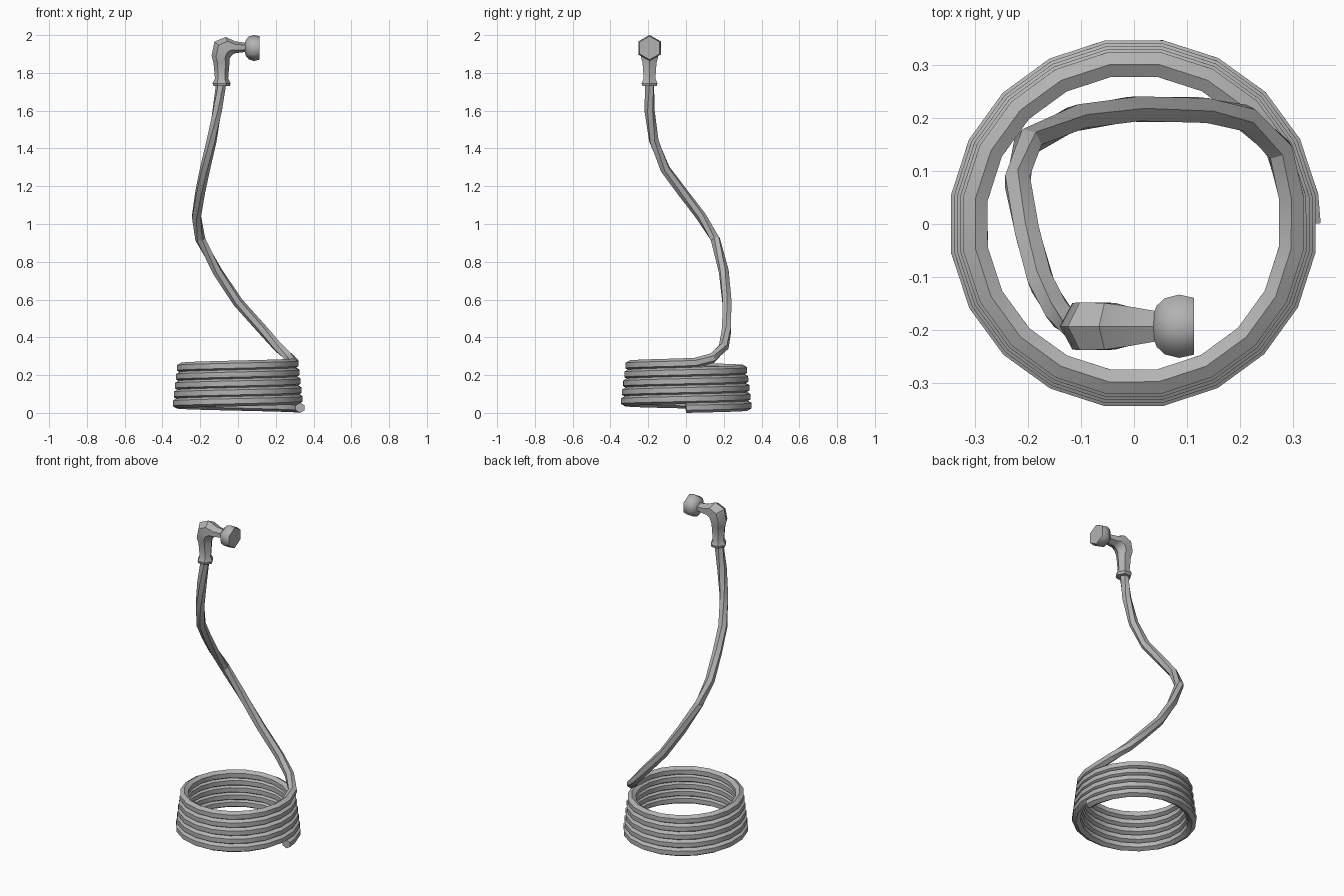
import bpy, bmesh, math
from mathutils import Vector

cube = bpy.data.objects.get("Cube")
if cube:
    bpy.data.objects.remove(cube)

GREY = (0.45, 0.45, 0.45, 1)
grey = bpy.data.materials.new("plain grey")
grey.use_nodes = True
grey.diffuse_color = GREY
grey.node_tree.nodes["Principled BSDF"].inputs["Base Color"].default_value = GREY


def loft(name, rings, angle):
    """Skin a list of equal rings, cap both ends, smooth below the angle."""
    bm = bmesh.new()
    loops = [[bm.verts.new(p) for p in ring] for ring in rings]
    n = len(loops[0])
    for a, b in zip(loops, loops[1:]):
        for i in range(n):
            j = (i + 1) % n
            bm.faces.new((a[i], a[j], b[j], b[i]))
    bm.faces.new(loops[0])
    bm.faces.new(loops[-1])
    bmesh.ops.recalc_face_normals(bm, faces=bm.faces)
    mesh = bpy.data.meshes.new(name)
    bm.to_mesh(mesh)
    bm.free()
    mesh.materials.append(grey)
    obj = bpy.data.objects.new(name, mesh)
    bpy.context.collection.objects.link(obj)
    bpy.ops.object.select_all(action='DESELECT')
    obj.select_set(True)
    bpy.context.view_layer.objects.active = obj
    bpy.ops.object.shade_smooth_by_angle(angle=math.radians(angle))
    return obj


def hexagon(centre, u, v):
    """Six points around a centre, with a corner along u."""
    return [centre + u * math.cos(math.pi * k / 3) + v * math.sin(math.pi * k / 3)
            for k in range(6)]


# Hose: a slightly tapering coil followed by the free rising end
TURNS, STEPS, R = 5, 20, 0.027
angles = [0] + [(k + 0.5) / STEPS for k in range(TURNS * STEPS)]
path = []
for t in angles:
    radius = 0.329 - 0.029 * t / TURNS
    a = 2 * math.pi * t
    path.append(Vector((radius * math.cos(a), radius * math.sin(a), R + 0.047 * t)))
path += [Vector(p) for p in (
    (0.297, 0.05, 0.265), (0.275, 0.14, 0.29), (0.21, 0.20, 0.35),
    (0.13, 0.215, 0.44), (0, 0.217, 0.585), (-0.11, 0.2, 0.75),
    (-0.2, 0.155, 0.92), (-0.22, 0.08, 1.04), (-0.2, -0.02, 1.17),
    (-0.175, -0.11, 1.29), (-0.14, -0.17, 1.44), (-0.11, -0.193, 1.6),
    (-0.087, -0.193, 1.76))]
rings = []
for i, p in enumerate(path):
    before, after = path[max(i - 1, 0)], path[min(i + 1, len(path) - 1)]
    d1, d2 = (p - before).normalized(), (after - p).normalized()
    tangent = (d1 + d2).normalized()
    side = tangent.cross(Vector((0, 0, 1))).normalized()
    up = side.cross(tangent)
    rings.append(hexagon(p, up * R, side * R))
loft("coiled_hose", rings, 30)

# Handle: outer and inner corner (x, z) of each section, then half depth
HEAD_Y = -0.193
sections = [
    (-0.13, 1.73, -0.044, 1.73, 0.038), (-0.135, 1.745, -0.039, 1.745, 0.042),
    (-0.122, 1.77, -0.052, 1.77, 0.031), (-0.13, 1.855, -0.045, 1.855, 0.037),
    (-0.14, 1.89, -0.045, 1.875, 0.044), (-0.125, 1.965, -0.035, 1.89, 0.045),
    (-0.066, 1.99, -0.025, 1.90, 0.044), (-0.013, 1.967, -0.013, 1.904, 0.038),
    (0.045, 1.958, 0.045, 1.912, 0.028)]
rings = []
for x1, z1, x2, z2, depth in sections:
    outer, inner = Vector((x1, HEAD_Y, z1)), Vector((x2, HEAD_Y, z2))
    rings.append(hexagon((outer + inner) / 2, (outer - inner) / 2,
                         Vector((0, depth / math.sin(math.pi / 3), 0))))
loft("bent_handle", rings, 30)

# Spray head: rounded six-sided knob with a flat face
rings = [hexagon(Vector((x, HEAD_Y, 1.932)), Vector((0, 0, r)), Vector((0, r, 0)))
         for x, r in ((0.037, 0.028), (0.043, 0.045), (0.058, 0.061),
                      (0.085, 0.069), (0.113, 0.062))]
loft("spray_head", rings, 65)
